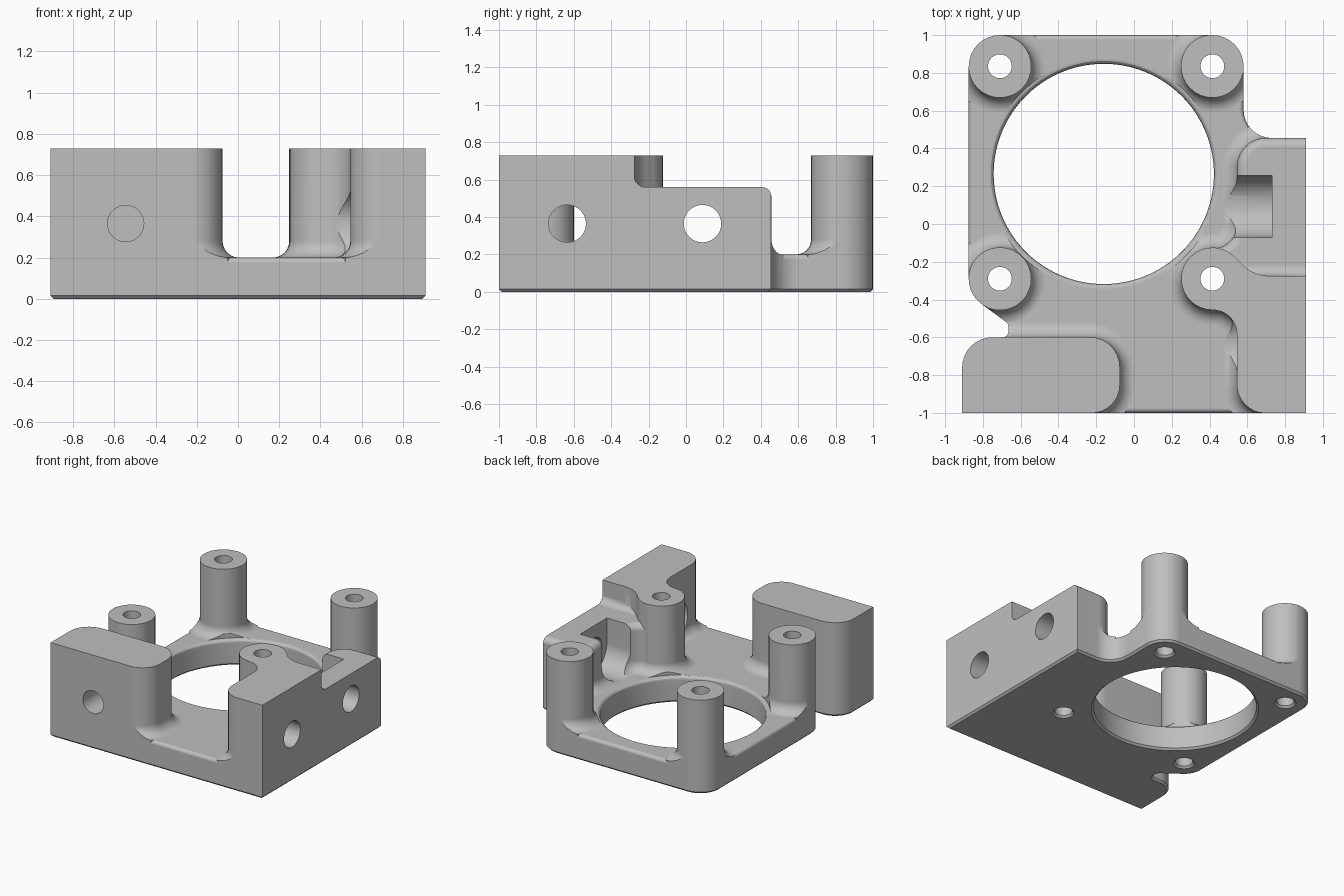
import bpy, bmesh
from math import sin, cos, tan, atan2, radians, pi
from mathutils import Vector, Matrix

cube = bpy.data.objects.get("Cube")
if cube:
    bpy.data.objects.remove(cube, do_unlink=True)

HEIGHT = 0.73
FLOOR = 0.2
FILLET = 0.08
BORE_Z = 0.365
OVER = 0.0015          # overlap that the outline trims away


def ring(corners, grow):
    """Counter-clockwise (x, y, radius) corners, offset outward, as rounded points."""
    points = []
    for i, (x, y, r) in enumerate(corners):
        here = Vector((x, y))
        a = (here - Vector(corners[i - 1][:2])).normalized()
        b = (Vector(corners[(i + 1) % len(corners)][:2]) - here).normalized()
        na, nb = Vector((a.y, -a.x)), Vector((b.y, -b.x))
        here = here + (na + nb) * grow / (1 + na.dot(nb))
        if r == 0:
            points.append(here)
            continue
        turn = atan2(a.x * b.y - a.y * b.x, a.dot(b))
        side = 1 if turn > 0 else -1
        radius = max(r + side * grow, 0.002)
        start = here - a * radius * tan(abs(turn) / 2)
        centre = start - na * radius * side
        steps = max(8, int(r * 50))
        for k in range(steps + 1):
            points.append(centre + Matrix.Rotation(turn * k / steps, 2) @ (start - centre))
    return points


def finish(name, bm):
    bmesh.ops.recalc_face_normals(bm, faces=bm.faces)
    mesh = bpy.data.meshes.new(name)
    bm.to_mesh(mesh)
    bm.free()
    obj = bpy.data.objects.new(name, mesh)
    bpy.context.collection.objects.link(obj)
    return obj


def loft(name, corners, layers):
    """Stack offset copies of a rounded outline; layers are (z, grow)."""
    bm = bmesh.new()
    rows = [[bm.verts.new((p.x, p.y, z)) for p in ring(corners, g)] for z, g in layers]
    n = len(rows[0])
    for low, high in zip(rows, rows[1:]):
        for i in range(n):
            j = (i + 1) % n
            bm.faces.new((low[i], low[j], high[j], high[i]))
    bm.faces.new(rows[0][::-1])
    bm.faces.new(rows[-1])
    bmesh.ops.remove_doubles(bm, verts=bm.verts, dist=1e-5)
    return finish(name, bm)


def bore(name, axis, start, end, centre, radius):
    """Cylinder along x or y; centre gives the other horizontal coordinate."""
    bm = bmesh.new()
    mid = (start + end) / 2
    place = (mid, centre, BORE_Z) if axis == "Y" else (centre, mid, BORE_Z)
    matrix = Matrix.Translation(place) @ Matrix.Rotation(pi / 2, 4, axis)
    bmesh.ops.create_cone(bm, cap_ends=True, segments=48, radius1=radius,
                          radius2=radius, depth=end - start, matrix=matrix)
    return finish(name, bm)


def circle(x, y, r):
    return [(x - r, y - r, r), (x + r, y - r, r), (x + r, y + r, r), (x - r, y + r, r)]


def rectangle(x0, x1, y0, y1):
    return [(x0, y0, 0), (x1, y0, 0), (x1, y1, 0), (x0, y1, 0)]


def foot(base, radius):
    """Layers of a concave fillet rising from a floor."""
    angles = [radians(15 * k) for k in range(7)]
    return [(base - 0.06, radius)] + [
        (base + radius * (1 - cos(t)), radius * (1 - sin(t))) for t in angles]


def crown(top, radius):
    """Layers of a rounded top edge."""
    angles = [radians(15 * k) for k in range(7)]
    return [(top - radius + radius * sin(t), -radius * (1 - cos(t))) for t in angles]


def combine(target, tool, operation):
    mod = target.modifiers.new("join", "BOOLEAN")
    mod.operation = operation
    mod.solver = "EXACT"
    mod.object = tool
    bpy.context.view_layer.objects.active = target
    bpy.ops.object.modifier_apply(modifier=mod.name)
    bpy.data.objects.remove(tool, do_unlink=True)


# Plan outline of the whole bracket
outline = [(-0.91, -1, 0), (0.91, -1, 0), (0.91, 0.455, 0), (0.58, 0.455, 0.15),
           (0.58, 1, 0.165), (-0.875, 1, 0.165), (-0.875, -0.374, 0.165),
           (-0.665, -0.528, 0.03), (-0.665, -0.6, 0.03), (-0.91, -0.6, 0.16)]

# Base plate with a softened upper edge
bracket = loft("mounting_bracket", outline, [(-0.1, OVER)] + crown(FLOOR, 0.025))

# Tall right block flowing into the front post
tall_block = [(0.545, -1.001, 0.15), (1, -1.001, 0), (1, -0.275, 0), (0.634, -0.275, 0.2),
              (0.484, -0.125, 0.165), (0.25, -0.125, 0.165), (0.25, -0.455, 0.165),
              (0.545, -0.455, 0.128)]
# Lower right block behind it
low_block = [(0.254, -0.451, 0.161), (1, -0.451, 0), (1, 0.4565, 0),
             (0.545, 0.4565, 0.155), (0.545, -0.129, 0.125), (0.254, -0.129, 0.161)]
# Left block across the front corner
left_block = [(-0.9115, -1.001, 0), (-0.075, -1.001, 0.15),
              (-0.075, -0.5985, 0.16), (-0.9115, -0.5985, 0.16)]

column = foot(FLOOR, FILLET) + [(HEIGHT, 0)]
parts = [loft("tall_block", tall_block, column),
         loft("low_block", low_block, foot(FLOOR, FILLET) + crown(0.56, 0.05)),
         loft("left_block", left_block, column),
         loft("step_fillet", rectangle(0.64, 1.1, -0.5, -0.277),
              foot(0.56, 0.06) + [(0.66, 0)])]

# Free-standing posts
post_centres = [(-0.71, 0.835), (0.415, 0.835), (-0.71, -0.29)]
for x, y in post_centres:
    parts.append(loft("post", circle(x, y, 0.165 + OVER), column))
for part in parts:
    combine(bracket, part, "UNION")

# Trim to the outline, with a chamfered bottom edge
combine(bracket, loft("outline_trim", outline, [(0, -0.015), (0.015, 0), (1, 0)]), "INTERSECT")

# Large opening: chamfered below, rounded above
flare = [(FLOOR - z_down, g) for z_down, g in ((0.03, 0), (0.015, 0.004), (0.004, 0.015), (0, 0.03))]
cutters = [loft("opening", circle(-0.16, 0.265, 0.583),
                [(-0.1, 0.015), (0, 0.015), (0.015, 0)] + flare + [(0.9, 0.03)])]

# Screw holes through the posts
for x, y in post_centres + [(0.415, -0.29)]:
    cutters.append(loft("screw_hole", circle(x, y, 0.063),
                        [(-0.1, 0.015), (0, 0.015), (0.015, 0), (0.9, 0)]))

# Side holes, their counterbores, the open-topped slot and the blind front hole
cutters += [bore("side_hole_front", "Y", 0.6, 1.1, -0.635, 0.1),
            bore("side_hole_back", "Y", 0.6, 1.1, 0.088, 0.1),
            bore("counterbore_front", "Y", 0.42, 0.73, -0.635, 0.164),
            bore("counterbore_back", "Y", 0.45, 0.73, 0.093, 0.164),
            loft("slot", rectangle(0.45, 0.73, -0.071, 0.257), [(BORE_Z, 0), (0.8, 0)]),
            bore("front_hole", "X", -1.1, -0.7, -0.545, 0.088)]
for cutter in cutters:
    combine(bracket, cutter, "DIFFERENCE")

# Single grey finish
grey = bpy.data.materials.new("plain_grey")
grey.use_nodes = True
colour = (0.52, 0.52, 0.52, 1)
grey.diffuse_color = colour
grey.node_tree.nodes["Principled BSDF"].inputs["Base Color"].default_value = colour
bracket.data.materials.clear()
bracket.data.materials.append(grey)
for face in bracket.data.polygons:
    face.material_index = 0

bpy.ops.object.select_all(action="DESELECT")
bracket.select_set(True)
bpy.context.view_layer.objects.active = bracket
bpy.ops.object.shade_smooth_by_angle(angle=radians(30))
weighted = bracket.modifiers.new("clean_shading", "WEIGHTED_NORMAL")
weighted.keep_sharp = True
